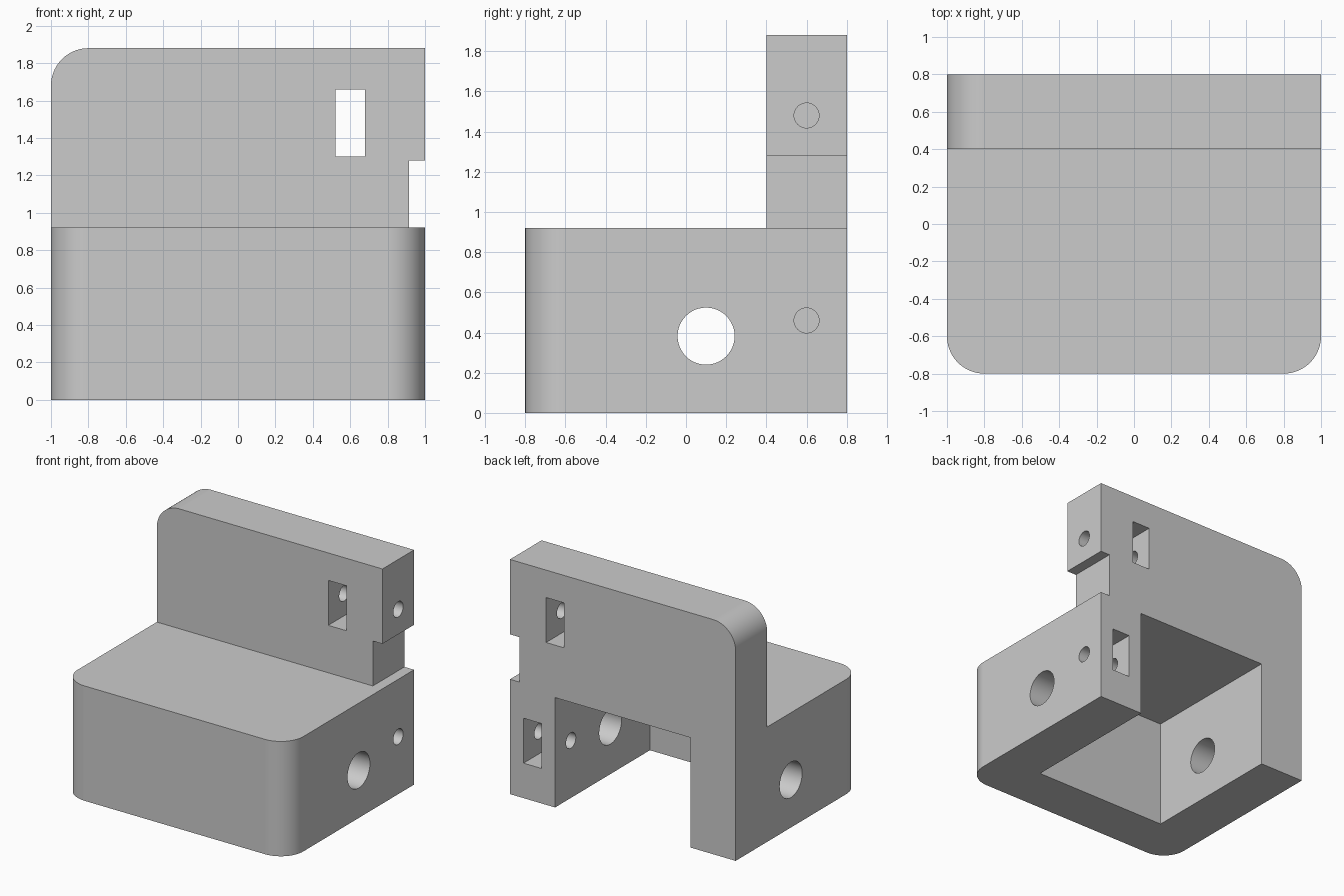
import bpy
import bmesh
from math import pi
from mathutils import Matrix, Vector

if "Cube" in bpy.data.objects:
    bpy.data.objects.remove(bpy.data.objects["Cube"], do_unlink=True)

grey = bpy.data.materials.new("light grey")
grey.use_nodes = True
colour = (0.6, 0.6, 0.6, 1)
grey.diffuse_color = colour
grey.node_tree.nodes["Principled BSDF"].inputs["Base Color"].default_value = colour


def finish(name, bm):
    bmesh.ops.recalc_face_normals(bm, faces=bm.faces)
    mesh = bpy.data.meshes.new(name)
    bm.to_mesh(mesh)
    bm.free()
    mesh.materials.append(grey)
    obj = bpy.data.objects.new(name, mesh)
    bpy.context.collection.objects.link(obj)
    return obj


def prism(profile, x0, x1):
    """Extrude a (y, z) profile along x."""
    bm = bmesh.new()
    face = bm.faces.new([bm.verts.new((x0, y, z)) for y, z in profile])
    new = bmesh.ops.extrude_face_region(bm, geom=[face])["geom"]
    for v in new:
        if isinstance(v, bmesh.types.BMVert):
            v.co.x = x1
    return bm


def box(name, x, y, z):
    profile = [(y[0], z[0]), (y[1], z[0]), (y[1], z[1]), (y[0], z[1])]
    return finish(name, prism(profile, *x))


def bore(name, x, y, z, radius):
    """Round cutter running along x."""
    bm = bmesh.new()
    place = Matrix.Translation(((x[0] + x[1]) / 2, y, z)) @ Matrix.Rotation(pi / 2, 4, 'Y')
    bmesh.ops.create_cone(bm, cap_ends=True, segments=48, radius1=radius,
                          radius2=radius, depth=x[1] - x[0], matrix=place)
    return finish(name, bm)


# L-shaped body: low block with an upright plate at the back
BASE, TOP, PLATE, BACK = 0.92, 1.88, 0.4, 0.8
bm = prism([(-BACK, 0), (BACK, 0), (BACK, TOP), (PLATE, TOP),
            (PLATE, BASE), (-BACK, BASE)], -1, 1)


def is_rounded(edge):
    a, b = (v.co for v in edge.verts)
    mid = (a + b) / 2
    front_corner = mid.y < -0.79 and abs(a.z - b.z) > 0.5
    plate_corner = mid.x < -0.99 and mid.z > TOP - 0.01
    return front_corner or plate_corner


bmesh.ops.bevel(bm, geom=[e for e in bm.edges if is_rounded(e)], offset=0.2,
                segments=14, profile=0.5, affect='EDGES')
body = finish("bracket_body", bm)

# Cavity, notch, nut slots and bores
cutters = [
    box("cavity_cutter", (-0.6, 0.6), (-0.4, 1), (-0.2, 0.88)),
    box("notch_cutter", (0.915, 1.2), (0.3, 1), (BASE, 1.28)),
    box("upper_slot_cutter", (0.52, 0.68), (0.2, 1), (1.3, 1.66)),
    box("lower_slot_cutter", (0.72, 0.88), (0.4, 1), (0.28, 0.64)),
    bore("cross_bore_cutter", (-1.2, 1.2), 0.1, 0.382, 0.142),
    bore("upper_bolt_cutter", (0.4, 1.2), 0.6, 1.48, 0.062),
    bore("lower_bolt_cutter", (0.4, 1.2), 0.6, 0.46, 0.062),
]
for cutter in cutters:
    mod = body.modifiers.new(cutter.name, 'BOOLEAN')
    mod.operation = 'DIFFERENCE'
    mod.solver = 'EXACT'
    mod.object = cutter

# Bake the cuts and drop the cutters
depsgraph = bpy.context.evaluated_depsgraph_get()
cut_mesh = bpy.data.meshes.new_from_object(body.evaluated_get(depsgraph))
body.modifiers.clear()
body.data = cut_mesh
body.data.materials.clear()
body.data.materials.append(grey)
for cutter in cutters:
    bpy.data.objects.remove(cutter, do_unlink=True)

# Smooth fillets and bores, crisp flat faces
for obj in bpy.context.selected_objects:
    obj.select_set(False)
body.select_set(True)
bpy.context.view_layer.objects.active = body
bpy.ops.object.shade_smooth_by_angle()
weighted = body.modifiers.new("flat_face_normals", 'WEIGHTED_NORMAL')
weighted.keep_sharp = True
